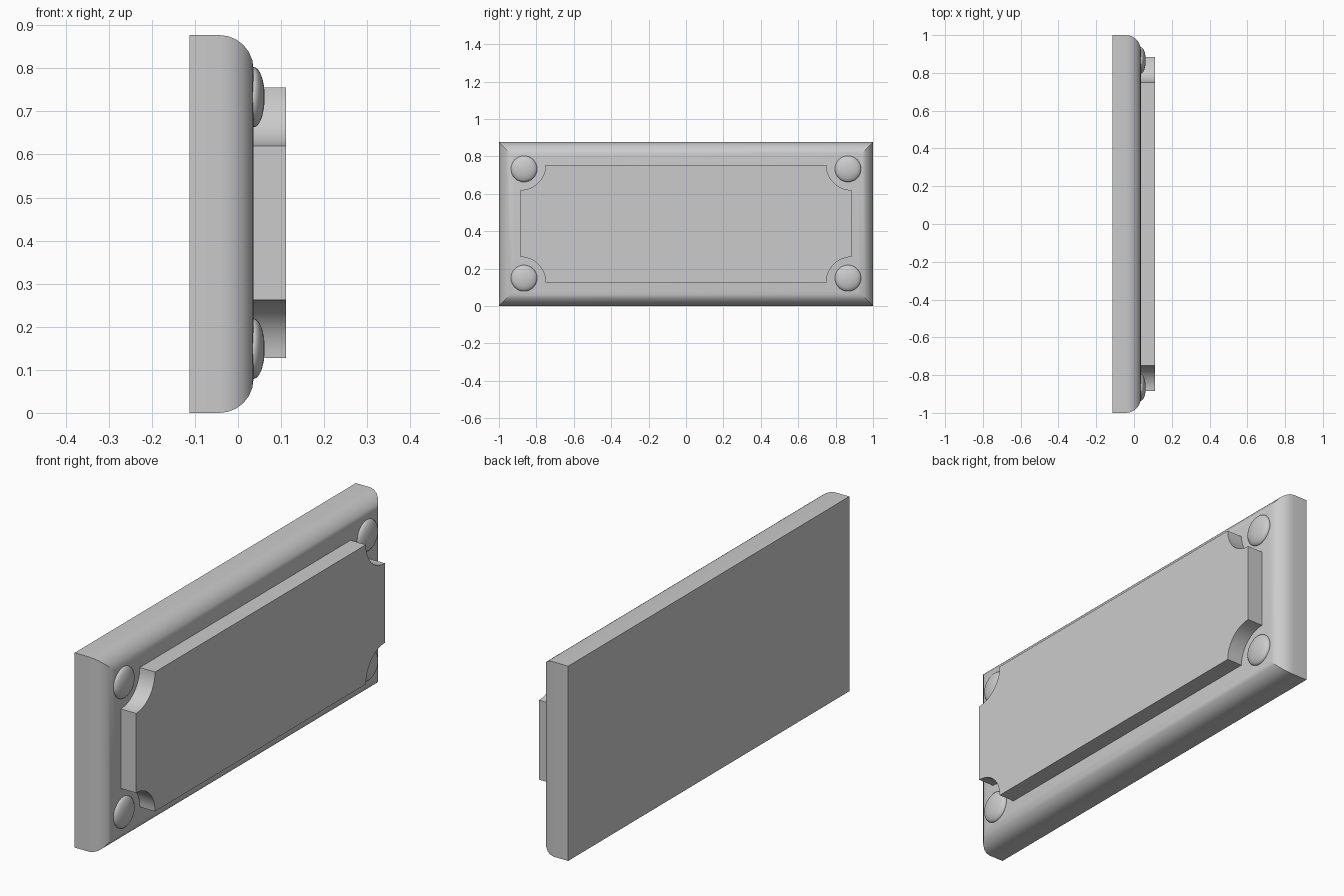
import bpy, bmesh
from math import sin, cos, pi, radians

if "Cube" in bpy.data.objects:
    bpy.data.objects.remove(bpy.data.objects["Cube"])

HALF_Y, HEIGHT = 1.0, 0.877
BACK_X, FACE_X, PANEL_X = -0.113, 0.036, 0.112
ROUND = 0.079
MID_Z = 0.441


def loft(name, rings):
    """Skin a stack of equal-length rings and cap both ends."""
    bm = bmesh.new()
    loops = [[bm.verts.new(p) for p in ring] for ring in rings]
    n = len(loops[0])
    for a, b in zip(loops, loops[1:]):
        for i in range(n):
            j = (i + 1) % n
            bm.faces.new((a[i], a[j], b[j], b[i]))
    bm.faces.new(loops[0][::-1])
    bm.faces.new(loops[-1])
    bmesh.ops.recalc_face_normals(bm, faces=bm.faces)
    mesh = bpy.data.meshes.new(name)
    bm.to_mesh(mesh)
    bm.free()
    obj = bpy.data.objects.new(name, mesh)
    bpy.context.collection.objects.link(obj)
    smooth(obj)
    return obj


def smooth(obj):
    bpy.ops.object.select_all(action='DESELECT')
    obj.select_set(True)
    bpy.context.view_layer.objects.active = obj
    bpy.ops.object.shade_smooth_by_angle(angle=radians(30))


def rectangle(x, inset):
    y, lo, hi = HALF_Y - inset, inset, HEIGHT - inset
    return [(x, -y, lo), (x, y, lo), (x, y, hi), (x, -y, hi)]


# Back plate: mitred quarter-round along the front border
rings = [rectangle(BACK_X, 0)]
for i in range(7):
    a = i / 6 * pi / 2
    rings.append(rectangle(FACE_X - ROUND * (1 - sin(a)), ROUND * (1 - cos(a))))
loft("back_plate", rings)

# Raised panel: rectangle with a concave scoop at each corner
PY, PZ, SCOOP = 0.885, 0.314, 0.135
outline = []
for k, (sy, sz) in enumerate([(1, 1), (-1, 1), (-1, -1), (1, -1)]):
    for i in range(13):
        a = -pi / 2 + k * pi / 2 - i / 12 * pi / 2
        outline.append((sy * PY + SCOOP * cos(a), MID_Z + sz * PZ + SCOOP * sin(a)))
loft("raised_panel", [[(x, y, z) for y, z in outline] for x in (FACE_X - 0.01, PANEL_X)])

# Domed screw heads in the four corners
for sy, side in ((-1, "left"), (1, "right")):
    for sz, level in ((-1, "lower"), (1, "upper")):
        bpy.ops.mesh.primitive_uv_sphere_add(
            segments=32, ring_count=16, radius=1,
            location=(FACE_X, sy * 0.866, MID_Z + sz * 0.292),
            rotation=(0, pi / 2, 0))
        screw = bpy.context.object
        screw.name = f"screw_head_{level}_{side}"
        screw.scale = (0.07, 0.07, 0.026)
        smooth(screw)
